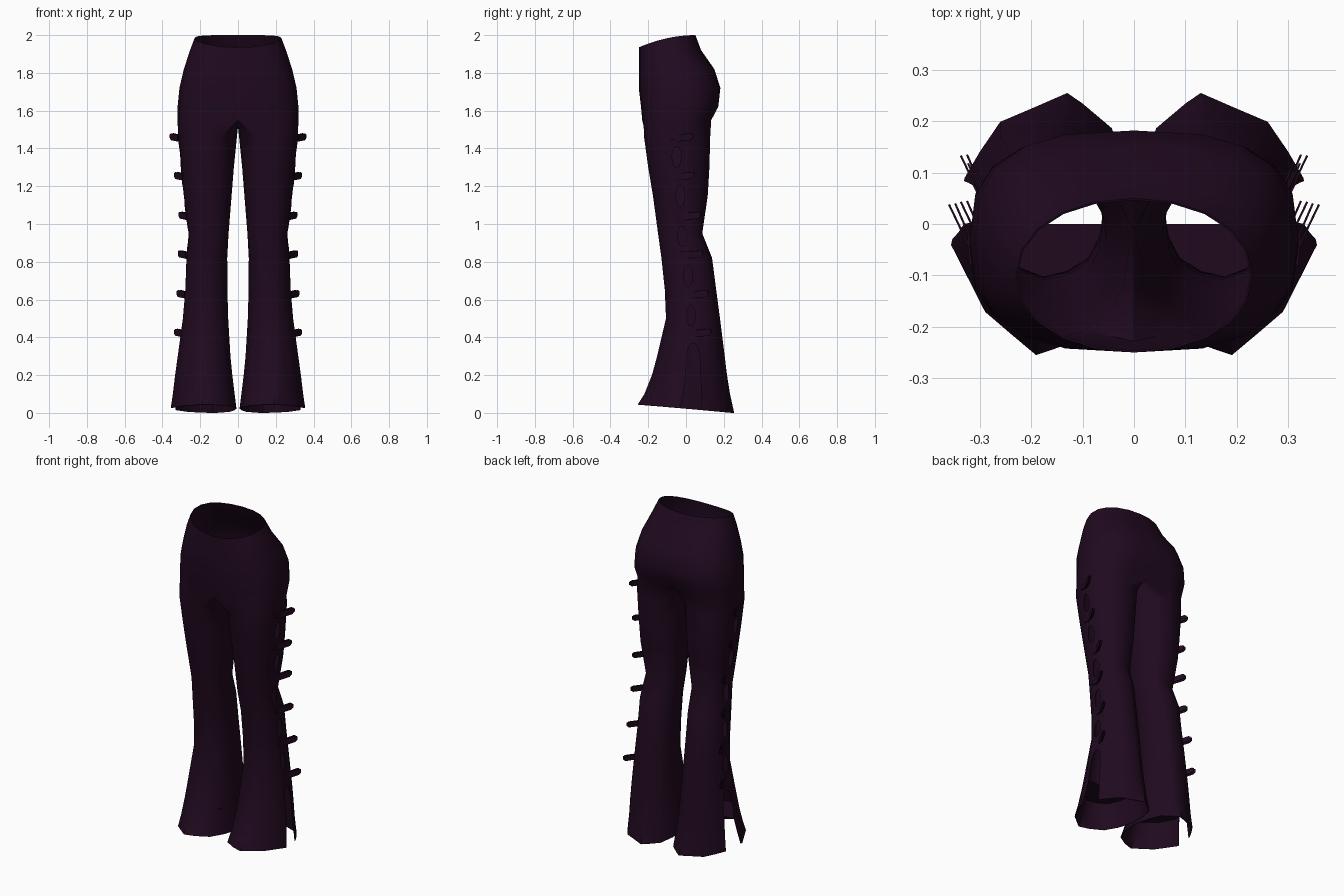
import bpy, bmesh
from math import sin, cos, radians, pi
from mathutils import Vector

cube = bpy.data.objects.get("Cube")
if cube:
    bpy.data.objects.remove(cube)

cloth = bpy.data.materials.new("dark plum cloth")
cloth.use_nodes = True
PLUM = (0.0145, 0.003, 0.0138, 1)
cloth.diffuse_color = PLUM
bsdf = cloth.node_tree.nodes["Principled BSDF"]
bsdf.inputs["Base Color"].default_value = PLUM
bsdf.inputs["Roughness"].default_value = 0.9


def make(name, bm):
    bmesh.ops.recalc_face_normals(bm, faces=bm.faces)
    mesh = bpy.data.meshes.new(name)
    bm.to_mesh(mesh)
    bm.free()
    mesh.materials.append(cloth)
    ob = bpy.data.objects.new(name, mesh)
    bpy.context.collection.objects.link(ob)
    return ob


def spow(v, p):
    return (1 if v > 0 else -1) * abs(v) ** p


# Pelvis half rings: height, outer x, front y, back y, roundness
PELVIS = [(2.0, .23, -.25, .05, .95), (1.92, .258, -.25, .08, .85),
          (1.82, .288, -.25, .15, .75), (1.72, .31, -.25, .182, .72),
          (1.62, .32, -.238, .178, .72), (1.55, .32, -.232, .14, .72)]
# Leg rings: height, inner x, outer x, front y, back y
LEG = [(1.46, .006, .317, -.222, .128), (1.3, .022, .303, -.2, .124),
       (1.15, .034, .29, -.175, .115), (.95, .05, .264, -.148, .086),
       (.82, .057, .276, -.13, .138), (.65, .056, .284, -.112, .16),
       (.5, .052, .296, -.106, .18), (.3, .04, .322, -.153, .205),
       (.2, .03, .335, -.18, .217), (.1, .018, .346, -.22, .233),
       (0, .008, .356, -.255, .255)]
# Angular hem outline, from the inner back around the outside
HEM = [(-.47, .92), (-.3, 1), (.07, .89), (.45, .78), (.68, .55), (.85, .35),
       (1, -.16), (.62, -.67), (.33, -.84), (.05, -1), (-.3, -.92), (-.7, -.74),
       (-.9, -.4), (-1, 0), (-.93, .4), (-.8, .73)]
ARC, SIDES = 11, 16


def build_trousers():
    bm = bmesh.new()
    rings = []
    for k, (z, xo, yf, yb, p) in enumerate(PELVIS):
        ring = []
        for i in range(ARC):
            a = radians(90 - 18 * i)
            x = xo * spow(cos(a), p) if 0 < i < ARC - 1 else 0
            y = (yf + yb) / 2 + (yb - yf) / 2 * spow(sin(a), p)
            if k >= 4 and i == 0:            # cleft at the back
                y -= .02 * (k - 3)
            t = (y - yf) / (yb - yf)
            drop = .065 * (1 - t) ** 2 * max(0, 1 - k / 3)   # waist dips at the front
            ring.append(bm.verts.new((x, y, z - drop)))
        rings.append(ring)
    for a, b in zip(rings, rings[1:]):
        for i in range(ARC - 1):
            bm.faces.new((a[i], a[i + 1], b[i + 1], b[i]))
    # crotch seam closes the last half ring into a leg opening
    last = rings[-1]
    front, back = last[-1].co, last[0].co
    seam = []
    for i in range(1, SIDES - ARC + 1):
        t = i / (SIDES - ARC + 1)
        co = front.lerp(back, t)
        co.z = 1.55 - .035 * sin(pi * t)
        seam.append(bm.verts.new(co))
    prev = last + seam
    for z, xi, xo, yf, yb in LEG:
        ring = []
        w = max(0, 1 - z)                    # round thigh turns into angular hem
        for i in range(SIDES):
            a = radians(112.5 - 22.5 * i)
            u = spow(cos(a), .88) * (1 - w) + HEM[i][0] * w
            v = spow(sin(a), .88) * (1 - w) + HEM[i][1] * w
            x = (xi + xo) / 2 + (xo - xi) / 2 * u
            y = (yf + yb) / 2 + (yb - yf) / 2 * v
            lift = .045 * (yb - y) / (yb - yf) if z < .05 else 0
            ring.append(bm.verts.new((x, y, z + lift)))
        for i in range(SIDES):
            j = (i + 1) % SIDES
            bm.faces.new((prev[i], prev[j], ring[j], ring[i]))
        prev = ring
    return make("trousers", bm)


def build_cutters():
    bm = bmesh.new()

    def prism(points, x0=.2, x1=.45):
        for s in (1, -1):
            a = [bm.verts.new((s * x0, y, z)) for y, z in points]
            b = [bm.verts.new((s * x1, y, z)) for y, z in points]
            n = len(points)
            bm.faces.new(a)
            bm.faces.new(b)
            for i in range(n):
                bm.faces.new((a[i], a[(i + 1) % n], b[(i + 1) % n], b[i]))

    # oval side openings
    for y, z in [(-.05, 1.355), (-.03, 1.15), (-.02, .935), (.012, .725), (.025, .515)]:
        prism([(y + .024 * cos(i * pi / 6), z + .055 * sin(i * pi / 6)) for i in range(12)])
    # arched hem slit, flaring towards the front
    arch = [(.038 + .036 * cos(i * pi / 8), .27 + .1 * sin(i * pi / 8)) for i in range(9)]
    prism(arch + [(0, .18), (-.045, -.05), (.086, -.05)])
    ob = make("opening_cutters", bm)
    ob.hide_render = True
    return ob


trousers = build_trousers()
cutters = build_cutters()
trousers.modifiers.new("mirror", 'MIRROR').use_clip = True
shell = trousers.modifiers.new("cloth thickness", 'SOLIDIFY')
shell.thickness, shell.offset = .004, -1
cut = trousers.modifiers.new("openings", 'BOOLEAN')
cut.object, cut.operation, cut.solver = cutters, 'DIFFERENCE', 'EXACT'
bpy.context.view_layer.update()
baked = bpy.data.meshes.new_from_object(
    trousers.evaluated_get(bpy.context.evaluated_depsgraph_get()))
trousers.modifiers.clear()
trousers.data = baked
bpy.data.objects.remove(cutters)

# Inner facing across the front half of each hem
bm = bmesh.new()
for s in (1, -1):
    outline = [(.035, 0), (.05, -.11), (.12, -.165), (.19, -.18), (.27, -.12), (.322, -.03), (.322, 0)]
    bm.faces.new([bm.verts.new((s * x, y, .18)) for x, y in outline])
make("hem_facing", bm)


# Side ties: two thin loose tails and a flat band across the seam
def plate(bm, start, end, height, thick=.004):
    a, b = Vector(start), Vector(end)
    side = (b - a).cross(Vector((0, 0, 1))).normalized() * thick / 2
    up = Vector((0, 0, height / 2))
    mid = a.lerp(b, .85)
    prof = [a - up, mid - up, b - up * .4, b + up * .6, mid + up, a + up]
    l = [bm.verts.new(p + side) for p in prof]
    r = [bm.verts.new(p - side) for p in prof]
    bm.faces.new(l)
    bm.faces.new(r)
    for i in range(6):
        j = (i + 1) % 6
        bm.faces.new((l[i], l[j], r[j], r[i]))


TIES = [(1.46, .36, -.05), (1.255, .337, -.045), (1.045, .313, -.01),
        (.84, .317, .0), (.63, .323, .03), (.425, .337, .045)]
bm = bmesh.new()
for z, tip, y in TIES:
    for s in (1, -1):
        plate(bm, (s * (tip - .042), y, z - .006), (s * tip, y + .088, z + .003), .036)
        plate(bm, (s * (tip - .046), y + .012, z - .002), (s * (tip - .012), y + .09, z + .006), .032)
        plate(bm, (s * (tip - .043), y - .03, z), (s * (tip - .038), y + .03, z), .03, .006)
make("side_ties", bm)

bpy.ops.object.select_all(action='DESELECT')
trousers.select_set(True)
bpy.context.view_layer.objects.active = trousers
bpy.ops.object.shade_smooth_by_angle(angle=radians(50))
